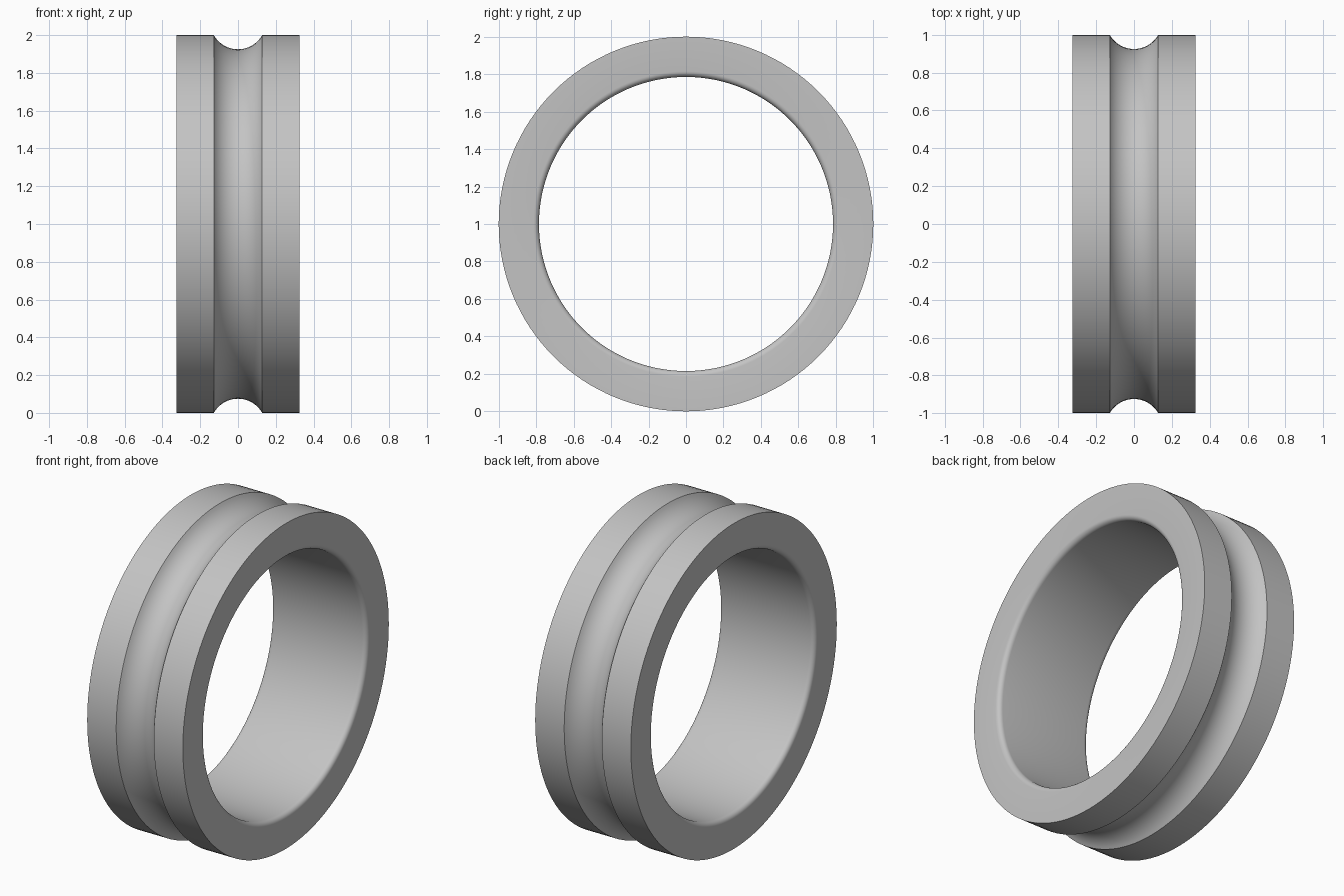
import bpy, bmesh
from math import sin, cos, pi, asin, radians
from mathutils import Matrix, Vector

cube = bpy.data.objects.get("Cube")
if cube:
    bpy.data.objects.remove(cube, do_unlink=True)

OUTER, BORE, HALF = 1.0, 0.785, 0.325
GROOVE_HALF, GROOVE_DEPTH, FILLET = 0.128, 0.075, 0.03
SEGMENTS = 128

grey = bpy.data.materials.new("plain grey")
grey.use_nodes = True
colour = (0.55, 0.55, 0.55, 1)
grey.diffuse_color = colour
grey.node_tree.nodes["Principled BSDF"].inputs["Base Color"].default_value = colour


def arc(cx, cr, radius, start, end, steps):
    """Points (x, radius) along an arc of the cross-section."""
    angles = [start + (end - start) * i / steps for i in range(steps + 1)]
    return [(cx + radius * cos(a), cr + radius * sin(a)) for a in angles]


# Cross-section: rim, round groove, rim, then the bore with rounded mouths
groove_r = (GROOVE_HALF**2 + GROOVE_DEPTH**2) / (2 * GROOVE_DEPTH)
spread = asin(GROOVE_HALF / groove_r)
profile = [(-HALF, OUTER)]
profile += arc(0, OUTER - GROOVE_DEPTH + groove_r, groove_r,
               -pi / 2 - spread, -pi / 2 + spread, 20)
profile += [(HALF, OUTER)]
profile += arc(HALF - FILLET, BORE + FILLET, FILLET, 0, -pi / 2, 6)
profile += arc(FILLET - HALF, BORE + FILLET, FILLET, -pi / 2, -pi, 6)

# Sweep the closed cross-section around the x axis
bm = bmesh.new()
rings = []
for s in range(SEGMENTS):
    turn = Matrix.Rotation(2 * pi * s / SEGMENTS, 3, 'X')
    rings.append([bm.verts.new(turn @ Vector((x, 0, r)) + Vector((0, 0, OUTER)))
                  for x, r in profile])
n = len(profile)
for s in range(SEGMENTS):
    a, b = rings[s], rings[(s + 1) % SEGMENTS]
    for i in range(n):
        j = (i + 1) % n
        bm.faces.new((a[i], a[j], b[j], b[i]))
bmesh.ops.recalc_face_normals(bm, faces=bm.faces)
mesh = bpy.data.meshes.new("grooved_ring")
bm.to_mesh(mesh)
bm.free()

ring = bpy.data.objects.new("grooved_ring", mesh)
bpy.context.collection.objects.link(ring)
mesh.materials.append(grey)

# Smooth curved surfaces, crisp rim and groove edges
bpy.ops.object.select_all(action='DESELECT')
ring.select_set(True)
bpy.context.view_layer.objects.active = ring
bpy.ops.object.shade_smooth_by_angle(angle=radians(30))
